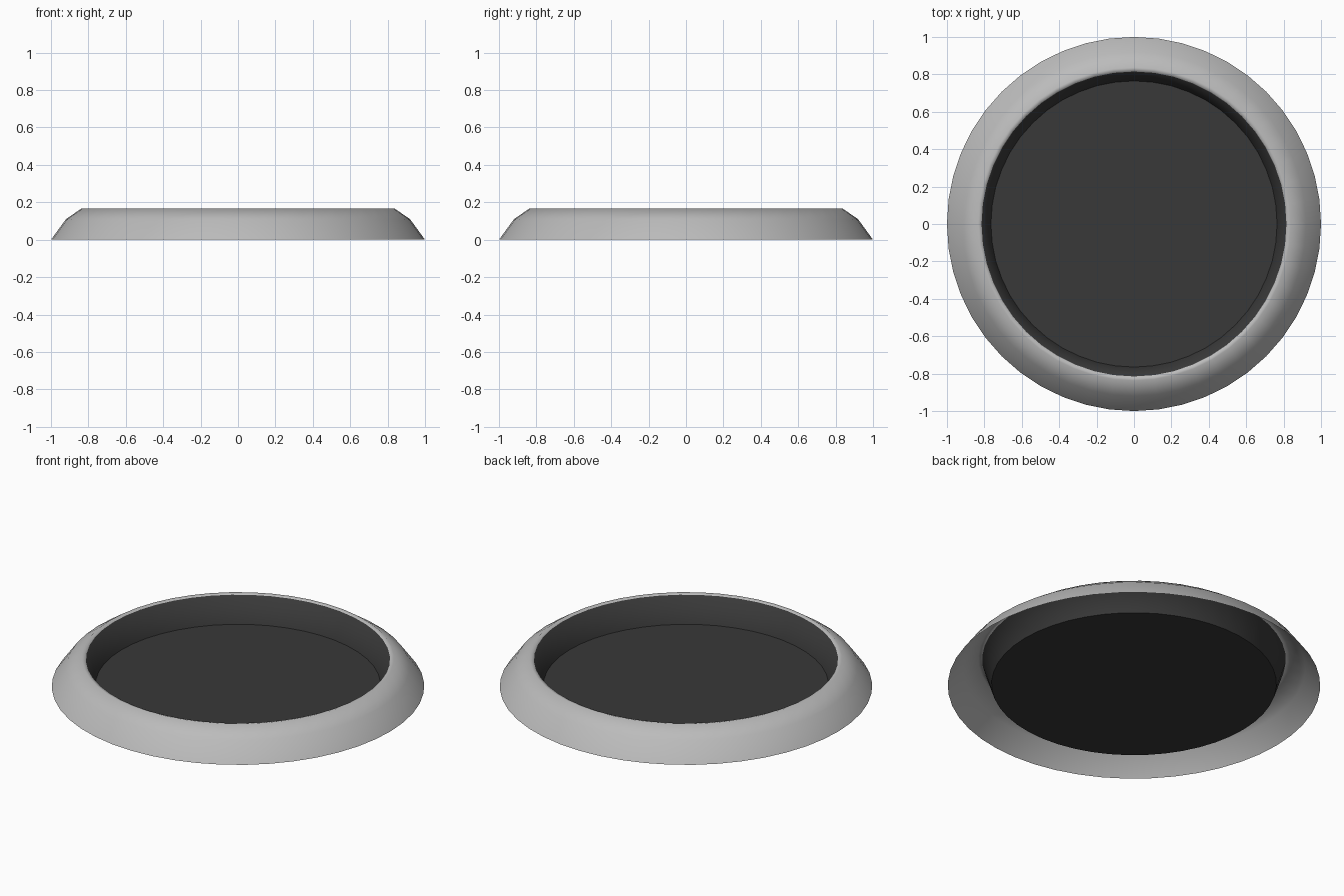
import bpy, bmesh
from math import cos, sin, tau

if "Cube" in bpy.data.objects:
    bpy.data.objects.remove(bpy.data.objects["Cube"])

SIDES = 48


def material(name, shade):
    mat = bpy.data.materials.new(name)
    mat.diffuse_color = (shade, shade, shade, 1)
    mat.use_nodes = True
    mat.node_tree.nodes["Principled BSDF"].inputs["Base Color"].default_value = mat.diffuse_color
    return mat


def link(name, bm, mats=()):
    mesh = bpy.data.meshes.new(name)
    bm.to_mesh(mesh)
    bm.free()
    for mat in mats:
        mesh.materials.append(mat)
    obj = bpy.data.objects.new(name, mesh)
    bpy.context.collection.objects.link(obj)
    return obj


grey = material("rim_grey", 0.5)
dark = material("inner_dark", 0.04)

# Rim: a thin lathed shell, open underneath (radius, height)
profile = [(1.0, 0.0), (0.92, 0.11), (0.837, 0.167), (0.815, 0.162), (0.765, 0.01)]
bm = bmesh.new()
rings = [[bm.verts.new((r * cos(tau * i / SIDES), r * sin(tau * i / SIDES), z))
          for i in range(SIDES)] for r, z in profile]
for k in range(len(rings) - 1):
    a, b = rings[k], rings[k + 1]
    for i in range(SIDES):
        j = (i + 1) % SIDES
        face = bm.faces.new((a[i], a[j], b[j], b[i]))
        face.smooth = True
        face.material_index = 1 if k == len(rings) - 2 else 0
link("rim_shell", bm, (grey, dark))

# Dark flat floor filling the middle
bm = bmesh.new()
r, z = profile[-1]
bm.faces.new([bm.verts.new((r * cos(tau * i / SIDES), r * sin(tau * i / SIDES), z))
              for i in range(SIDES)])
link("floor_disc", bm, (dark,))
